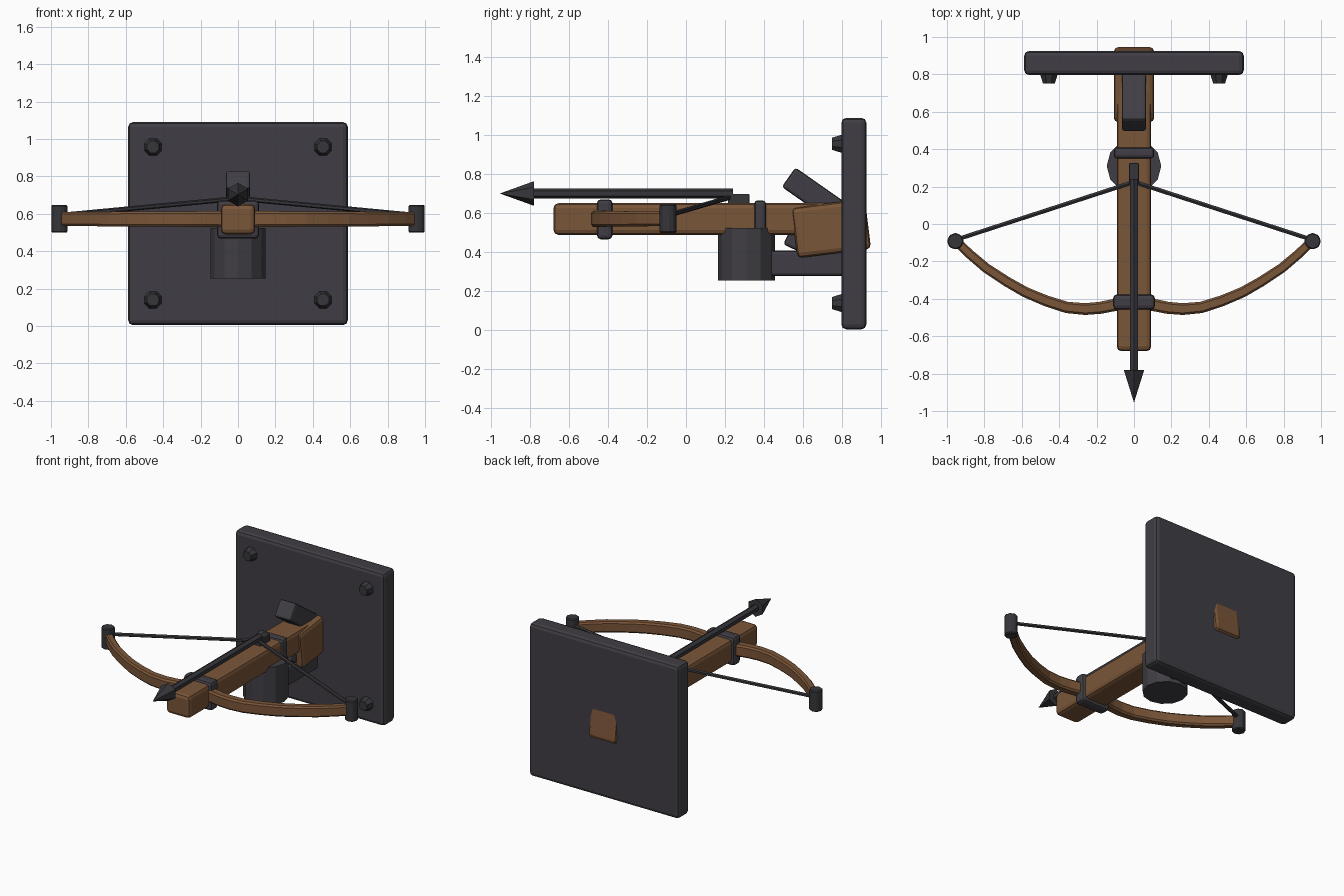
import bpy, math
from mathutils import Vector

if "Cube" in bpy.data.objects:
    bpy.data.objects.remove(bpy.data.objects["Cube"])


def material(name, color):
    m = bpy.data.materials.new(name)
    m.diffuse_color = (*color, 1)
    m.use_nodes = True
    m.node_tree.nodes["Principled BSDF"].inputs["Base Color"].default_value = m.diffuse_color
    return m


IRON = material("dark iron", (0.051, 0.048, 0.058))
STEEL = material("darker iron", (0.037, 0.036, 0.042))
WOOD = material("brown wood", (0.195, 0.092, 0.040))


def finish(obj, name, mat, bevel=0.0, segments=1):
    obj.name = name
    obj.data.materials.clear()
    obj.data.materials.append(mat)
    if bevel:
        mod = obj.modifiers.new("bevel", "BEVEL")
        mod.width = bevel
        mod.segments = segments
    return obj


def box(name, x, y, z, mat, bevel=0.015, tilt=0.0):
    """Box from (min, max) ranges, tilted about x by degrees around its centre."""
    bpy.ops.mesh.primitive_cube_add(size=1)
    o = bpy.context.object
    dims = [r[1] - r[0] for r in (x, y, z)]
    for v in o.data.vertices:
        v.co = Vector(c * d for c, d in zip(v.co, dims))
    o.location = [(r[0] + r[1]) / 2 for r in (x, y, z)]
    o.rotation_euler.x = math.radians(tilt)
    return finish(o, name, mat, bevel, 2)


def rod(name, a, b, r1, r2, sides, mat, bevel=0.0, spin=0.0):
    """Straight or tapered rod from point a to point b."""
    a, b = Vector(a), Vector(b)
    d = b - a
    bpy.ops.mesh.primitive_cone_add(vertices=sides, radius1=r1, radius2=r2, depth=d.length)
    o = bpy.context.object
    for v in o.data.vertices:
        c, s = math.cos(spin), math.sin(spin)
        v.co.x, v.co.y = c * v.co.x - s * v.co.y, s * v.co.x + c * v.co.y
    o.location = (a + b) / 2
    o.rotation_euler = d.to_track_quat('Z', 'Y').to_euler()
    return finish(o, name, mat, bevel)


# Wall plate with four tapered bolts
box("wall_plate", (-0.587, 0.587), (0.797, 0.925), (0.005, 1.09), IRON, 0.025)
for sx in (-1, 1):
    for z in (0.14, 0.957):
        rod("plate_bolt", (sx * 0.455, 0.81, z), (sx * 0.455, 0.75, z),
            0.054, 0.034, 8, STEEL, spin=math.pi / 8)

# Wooden stock and the tilted butt that passes through the plate
box("stock", (-0.092, 0.092), (-0.68, 0.78), (0.49, 0.652), WOOD, 0.025)
box("stock_butt", (-0.108, 0.108), (0.555, 0.935), (0.393, 0.653), WOOD, 0.025, 7)

# Iron bands around the stock
box("front_band", (-0.112, 0.112), (-0.457, -0.377), (0.467, 0.672), IRON, 0.02)
box("rear_band", (-0.108, 0.108), (0.35, 0.41), (0.47, 0.667), IRON, 0.018)

# Pivot drum, its wall arm and the diagonal brace
rod("pivot_drum", (0, 0.31, 0.255), (0, 0.31, 0.525), 0.146, 0.146, 12, IRON)
box("wall_arm", (-0.065, 0.065), (0.40, 0.83), (0.28, 0.41), IRON)
box("upper_brace", (-0.065, 0.065), (0.49, 0.89), (0.61, 0.732), IRON, 0.015, -35)
box("lower_brace", (-0.065, 0.065), (0.51, 0.82), (0.37, 0.49), IRON, 0.015, -25)

# String catch
box("string_catch", (-0.026, 0.026), (0.215, 0.325), (0.64, 0.70), STEEL, 0.004)

# Bolt with a six-sided head
rod("arrow_shaft", (0, 0.24, 0.702), (0, -0.79, 0.702), 0.026, 0.026, 6, STEEL)
rod("arrow_head", (0, -0.78, 0.702), (0, -0.955, 0.702), 0.063, 0.0, 6, STEEL)

# Bow limbs: bevelled rectangular section swept along the curve
limb = [(0.0, -0.425), (0.10, -0.432), (0.18, -0.448), (0.26, -0.455), (0.36, -0.446),
        (0.47, -0.411), (0.58, -0.365), (0.68, -0.308), (0.79, -0.236),
        (0.88, -0.160), (0.95, -0.092)]
path = [Vector((-x, y)) for x, y in reversed(limb[1:])] + [Vector(p) for p in limb]
section = [(-1, -0.72), (-0.65, -1), (0.65, -1), (1, -0.72),
           (1, 0.72), (0.65, 1), (-0.65, 1), (-1, 0.72)]
verts, faces = [], []
n, k = len(path), len(section)
for i, p in enumerate(path):
    t = (path[min(i + 1, n - 1)] - path[max(i - 1, 0)]).normalized()
    side = Vector((-t.y, t.x))
    f = abs(p.x)
    half_w, half_h = 0.034 - 0.010 * f, 0.043 - 0.006 * f
    for u, w in section:
        q = p + side * u * half_w
        verts.append((q.x, q.y, 0.572 + w * half_h))
for i in range(n - 1):
    for j in range(k):
        a, b = i * k + j, i * k + (j + 1) % k
        faces.append((a, a + k, b + k, b))
faces += [tuple(range(k)), tuple(range(n * k - 1, (n - 1) * k - 1, -1))]
mesh = bpy.data.meshes.new("bow_limbs")
mesh.from_pydata(verts, [], [tuple(reversed(f)) for f in faces])
bow = bpy.data.objects.new("bow_limbs", mesh)
bpy.context.collection.objects.link(bow)
finish(bow, "bow_limbs", WOOD)

# Limb caps and drawn string
for sx in (-1, 1):
    rod("limb_cap", (sx * 0.955, -0.092, 0.5), (sx * 0.955, -0.092, 0.647),
        0.045, 0.045, 8, STEEL, 0.006)
    rod("bow_string", (sx * 0.955, -0.085, 0.592), (0, 0.225, 0.682),
        0.013, 0.013, 6, STEEL)
